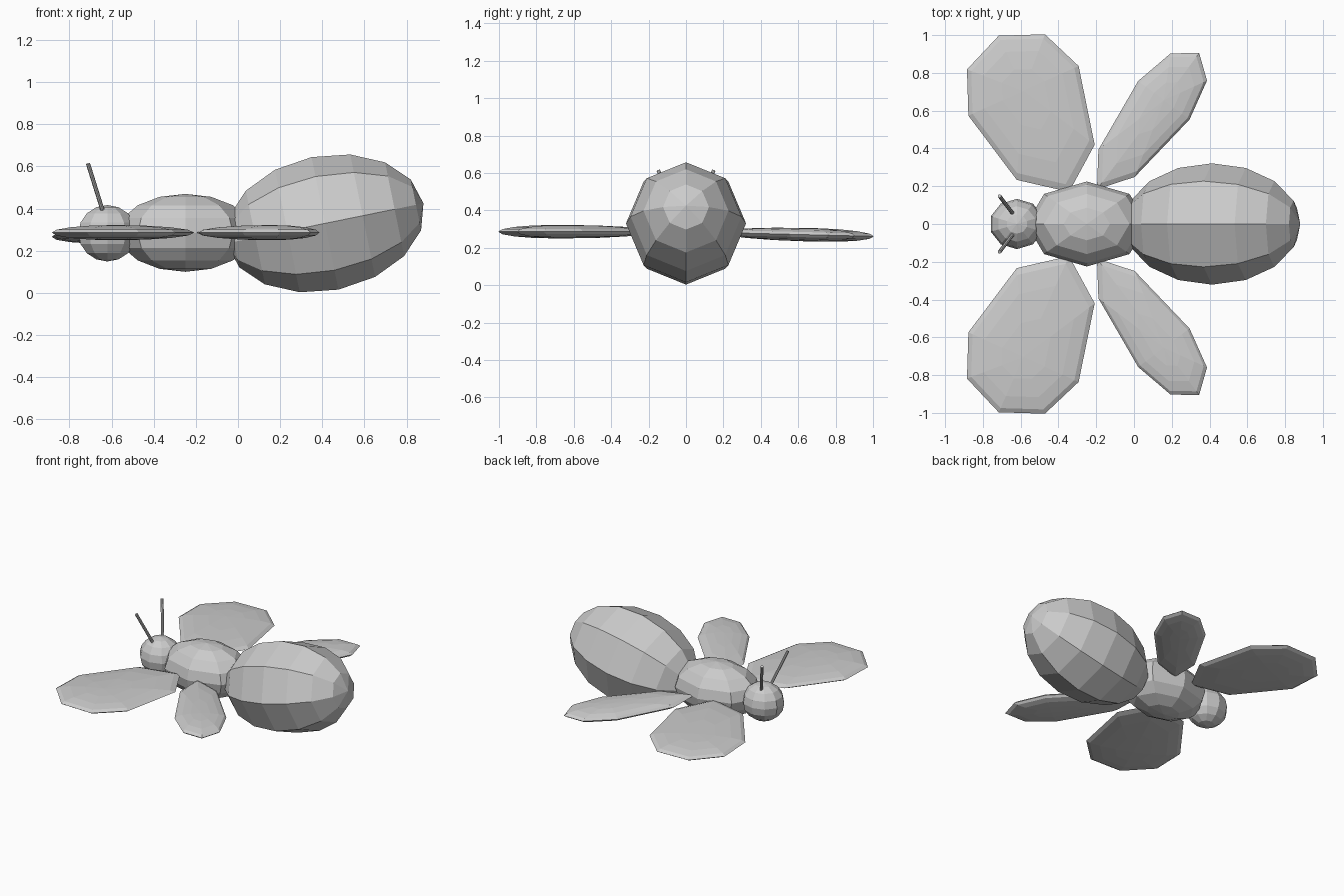
import bpy, bmesh
from math import radians, atan2, pi
from mathutils import Matrix, Vector

if "Cube" in bpy.data.objects:
    bpy.data.objects.remove(bpy.data.objects["Cube"])


def finish(name, bm):
    me = bpy.data.meshes.new(name)
    bm.to_mesh(me)
    bm.free()
    ob = bpy.data.objects.new(name, me)
    bpy.context.collection.objects.link(ob)
    return ob


def ball(segments=8, rings=8):
    bm = bmesh.new()
    bmesh.ops.create_uvsphere(bm, u_segments=segments, v_segments=rings, radius=1)
    return bm


def ellipsoid(name, center, radii, rot=Matrix(), segments=8):
    bm = ball(segments)
    bm.transform(Matrix.Translation(center) @ rot @ Matrix.Diagonal((*radii, 1)))
    return finish(name, bm)


def wing(name, center, direction, width, tip, root, slope):
    # flattened ball, stretched more towards the root than towards the tip
    bm = ball()
    for v in bm.verts:
        v.co.x *= width
        v.co.y *= tip if v.co.y > 0 else root
        v.co.z *= 0.036
    turn = Matrix.Rotation(atan2(direction[1], direction[0]) - pi / 2, 4, 'Z')
    bm.transform(Matrix.Translation(center) @ turn)
    for v in bm.verts:
        v.co.z += slope * v.co.y
    return finish(name, bm)


def rod(name, a, b, radius):
    a, b = Vector(a), Vector(b)
    bm = bmesh.new()
    bmesh.ops.create_cone(bm, cap_ends=True, segments=8, radius1=radius,
                          radius2=radius, depth=(b - a).length)
    rot = (b - a).to_track_quat('Z', 'Y').to_matrix().to_4x4()
    bm.transform(Matrix.Translation((a + b) / 2) @ rot)
    return finish(name, bm)


# body
ellipsoid("abdomen", (0.413, 0, 0.33), (0.321, 0.321, 0.477),
          Matrix.Rotation(radians(90 - 11.5), 4, 'Y'))
ellipsoid("thorax", (-0.25, 0, 0.285), (0.32, 0.225, 0.185))
ellipsoid("head", (-0.62, 0, 0.283), (0.145, 0.133, 0.134), segments=10)

# wings and antennae on both sides
for side, s in (("left", -1), ("right", 1)):
    slope = -0.025 if s > 0 else 0.0
    wing("front_wing_" + side, (-0.585, s * 0.705, 0.286), (-0.41, s * 0.91),
         0.32, 0.32, 0.587, slope)
    wing("hind_wing_" + side, (0.158, s * 0.655, 0.286), (0.6, s * 0.8),
         0.17, 0.312, 0.59, slope)
    rod("antenna_" + side, (-0.63, s * 0.04, 0.35), (-0.712, s * 0.148, 0.613), 0.01)
